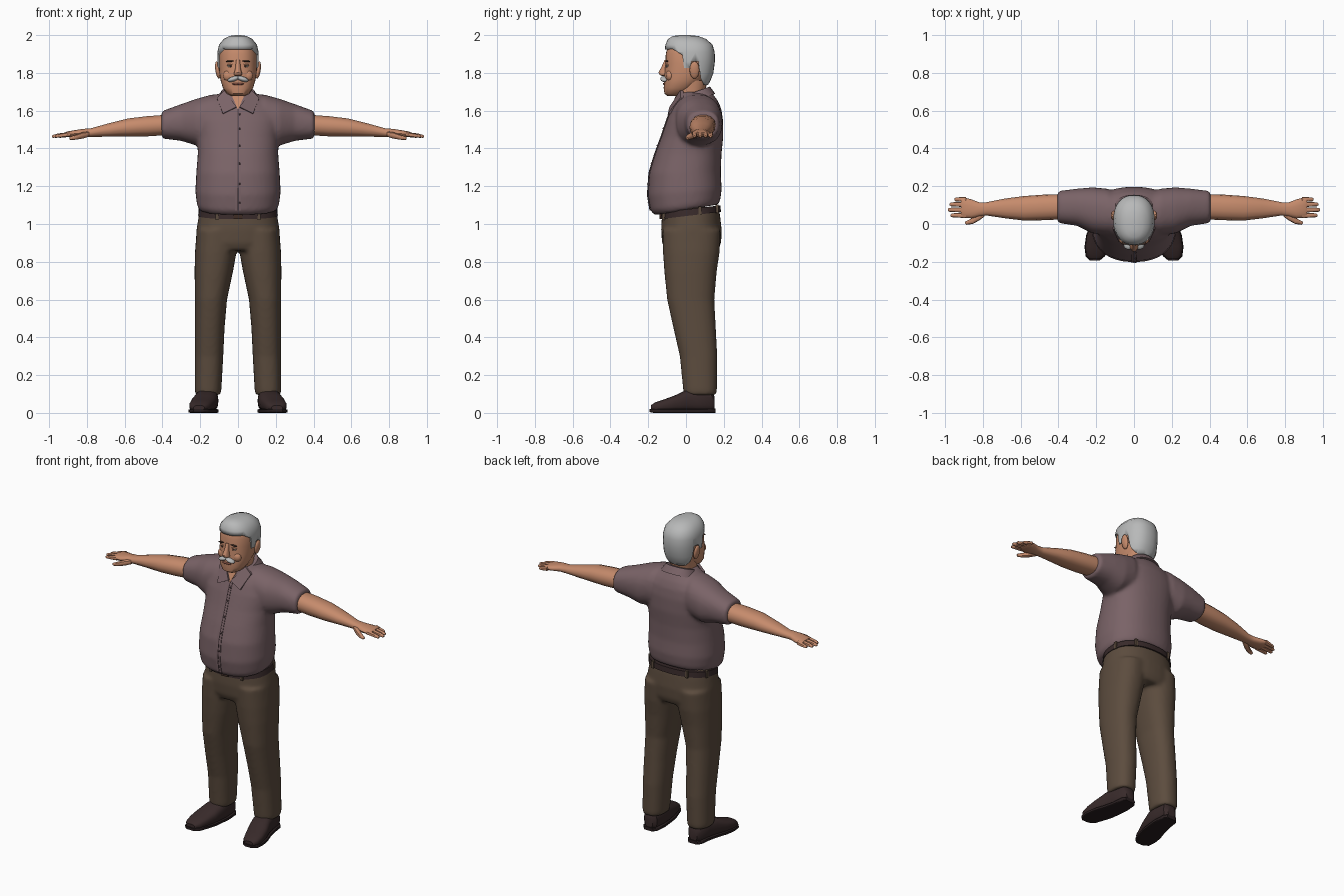
import bpy, bmesh
from math import cos, sin, pi, radians, copysign
from mathutils import Matrix, Vector, Euler

cube = bpy.data.objects.get("Cube")
if cube:
    bpy.data.objects.remove(cube)


def material(name, r, g, b):
    rgba = [((c / 255 + 0.055) / 1.055) ** 2.4 for c in (r, g, b)] + [1]
    m = bpy.data.materials.new(name)
    m.use_nodes = True
    m.diffuse_color = rgba
    m.node_tree.nodes["Principled BSDF"].inputs["Base Color"].default_value = rgba
    return m


skin = material("skin", 198, 139, 108)
hair = material("grey_hair", 184, 185, 185)
shirt = material("mauve_shirt", 122, 99, 103)
seam = material("shirt_seam", 82, 64, 68)
trouser = material("brown_trousers", 92, 76, 62)
leather = material("dark_leather", 56, 42, 42)
sole = material("shoe_sole", 40, 30, 31)
white = material("eye_white", 190, 180, 170)
dark = material("dark_brown", 62, 44, 36)
lip = material("lips", 150, 92, 76)


def loft(bm, axis, rings, n=24, e=2.3, sx=1):
    """Skin superellipse rings: (position, a0, a1, b0, b1[, tilt])."""
    loops = []
    for t, a0, a1, b0, b1, *tilt in rings:
        loop = []
        for i in range(n):
            c, s = cos(2 * pi * i / n), sin(2 * pi * i / n)
            a = (a0 + a1) / 2 + (a1 - a0) / 2 * copysign(abs(c) ** (2 / e), c)
            db = (b1 - b0) / 2 * copysign(abs(s) ** (2 / e), s)
            b = (b0 + b1) / 2 + db
            h = t + (tilt[0] * db if tilt else 0)
            p = {"x": (h, a, b), "y": (a, h, b), "z": (a, b, h)}[axis]
            loop.append(bm.verts.new((p[0] * sx, p[1], p[2])))
        loops.append(loop)
    for lo, hi in zip(loops, loops[1:]):
        for i in range(n):
            j = (i + 1) % n
            bm.faces.new((lo[i], lo[j], hi[j], hi[i]))
    bm.faces.new(loops[0])
    bm.faces.new(loops[-1])


def finish(name, bm, mat, angle=40):
    bmesh.ops.recalc_face_normals(bm, faces=bm.faces[:])
    me = bpy.data.meshes.new(name)
    bm.to_mesh(me)
    bm.free()
    me.materials.append(mat)
    me.shade_smooth()
    me.set_sharp_from_angle(angle=radians(angle))
    ob = bpy.data.objects.new(name, me)
    bpy.context.collection.objects.link(ob)
    return ob


def solid(name, mat, axis, rings, sx=1, **kw):
    bm = bmesh.new()
    loft(bm, axis, rings, sx=sx, **kw)
    return finish(name, bm, mat)


def pair(name, mat, axis, rings, **kw):
    for side, sx in (("left", 1), ("right", -1)):
        solid(f"{side}_{name}", mat, axis, rings, sx=sx, **kw)


def ball_pair(name, mat, loc, size, roll=0):
    for side, sx in (("left", 1), ("right", -1)):
        bm = bmesh.new()
        place = Matrix.LocRotScale(Vector((loc[0] * sx, loc[1], loc[2])),
                                   Euler((0, roll * sx, 0)), Vector(size))
        bmesh.ops.create_uvsphere(bm, u_segments=16, v_segments=10, radius=1, matrix=place)
        finish(f"{side}_{name}", bm, mat, 80)


def plate(name, mat, points, push):
    bm = bmesh.new()
    face = bm.faces.new([bm.verts.new(p) for p in points])
    new = bmesh.ops.extrude_face_region(bm, geom=[face])["geom"]
    bmesh.ops.translate(bm, vec=push, verts=[v for v in new if isinstance(v, bmesh.types.BMVert)])
    return finish(name, bm, mat, 25)


def cloth(name, mat, core, limb_axis, limb):
    """Body piece and two limbs fused into one soft garment."""
    bm = bmesh.new()
    loft(bm, "z", core, n=40)
    for sx in (1, -1):
        loft(bm, limb_axis, limb, n=32, sx=sx)
    ob = finish(name, bm, mat)
    fuse = ob.modifiers.new("fuse", "REMESH")
    fuse.mode = "VOXEL"
    fuse.voxel_size = 0.011
    fuse.use_smooth_shade = True
    soft = ob.modifiers.new("soften", "SMOOTH")
    soft.factor, soft.iterations = 0.5, 6
    return ob


def sym(z, w, *rest):
    return (z, -w, w, *rest)


# Shirt with short sleeves
torso = [sym(*r) for r in (
    (1.075, .203, -.165, .172, .17), (1.10, .217, -.188, .182, .16), (1.17, .226, -.202, .189, .08),
    (1.27, .221, -.194, .184), (1.37, .213, -.164, .188), (1.46, .215, -.131, .197),
    (1.55, .23, -.101, .196), (1.61, .21, -.077, .187), (1.65, .16, -.06, .17),
    (1.685, .105, -.05, .145), (1.70, .08, -.04, .13))]
sleeve = [(.06, -.03, .15, 1.45, 1.69), (.14, -.06, .187, 1.43, 1.685), (.22, -.05, .194, 1.415, 1.663),
          (.30, -.01, .187, 1.44, 1.635), (.405, .006, .174, 1.453, 1.597)]
cloth("shirt", shirt, torso, "x", sleeve)

# Button placket with its seam and buttons, following the belly
front = [(r[0] + (r[5] * (r[3] - r[4]) / 2 if len(r) > 5 else 0), r[3]) for r in torso[1:8]]
for name, mat, w, out in (("placket", shirt, .017, .003), ("placket_seam", seam, .003, .005)):
    solid(name, mat, "z", [(z, -w, w, y - out, y + .02) for z, y in front], n=8, e=8)
bm = bmesh.new()
for (z0, y0), (z1, y1) in zip(front, front[1:]):
    spot = Matrix.Translation((.009, (y0 + y1) / 2 - .003, (z0 + z1) / 2))
    bmesh.ops.create_uvsphere(bm, u_segments=8, v_segments=6, radius=.005, matrix=spot)
finish("buttons", bm, seam)

# Collar
solid("collar_band", shirt, "z", [sym(1.655, .115, -.04, .155, .35), sym(1.70, .088, -.03, .127, .35)])
for side, sx in (("left", 1), ("right", -1)):
    wing = [(.008, -.088, 1.62), (.08, -.096, 1.585), (.112, -.03, 1.668), (.072, -.03, 1.708)]
    plate(f"{side}_collar_wing", shirt, [(x * sx, y, z) for x, y, z in wing], (0, .018, -.004))
plate("open_neckline", skin, [(-.042, -.046, 1.70), (.042, -.046, 1.70), (0, -.084, 1.605)], (0, .02, 0))

# Trousers
hips = [sym(*r) for r in (
    (1.09, .196, -.118, .172), (1.05, .207, -.127, .18), (.97, .22, -.132, .189),
    (.90, .223, -.127, .186), (.86, .20, -.11, .17))]
leg = [(.97, .0, .219, -.125, .184), (.85, .008, .228, -.122, .178), (.75, .026, .23, -.115, .163),
       (.60, .058, .228, -.1, .15), (.45, .071, .228, -.067, .158), (.30, .078, .228, -.033, .166),
       (.12, .088, .229, -.015, .164), (.095, .092, .225, -.01, .16)]
cloth("trousers", trouser, hips, "z", leg)

# Belt, buckle and loops
solid("belt", leather, "z", [sym(1.045, .211, -.134, .185, .12), sym(1.08, .207, -.13, .182, .12)], n=40)
bm = bmesh.new()
bmesh.ops.create_cube(bm, matrix=Matrix.LocRotScale(Vector((0, -.134, 1.042)), None, Vector((.05, .01, .032))))
finish("buckle", bm, dark)
bm = bmesh.new()
for x, y, z in ((.11, -.118, 1.045), (.2, .075, 1.07), (.12, .163, 1.08)):
    for sx in (1, -1):
        size = Vector((.016, .016, .045))
        bmesh.ops.create_cube(bm, matrix=Matrix.LocRotScale(Vector((x * sx, y, z)), None, size))
finish("belt_loops", bm, trouser)

# Shoes
pair("shoe", leather, "y", [
    (.152, .13, .185, .02, .085), (.135, .112, .203, .005, .115), (.06, .104, .215, .005, .125),
    (0, .106, .23, .005, .12), (-.06, .117, .25, .005, .092), (-.12, .138, .258, .005, .07),
    (-.165, .155, .253, .005, .055), (-.186, .178, .235, .01, .04)], e=2.7)
pair("sole", sole, "y", [
    (.156, .125, .19, 0, .022), (.135, .108, .207, 0, .022), (.06, .102, .217, 0, .02),
    (0, .108, .232, 0, .02), (-.06, .115, .253, 0, .02), (-.12, .135, .262, 0, .02),
    (-.17, .153, .256, 0, .02), (-.192, .18, .235, .004, .02)], e=7)

# Arms and hands
pair("arm", skin, "x", [
    (.37, .025, .158, 1.47, 1.58), (.48, .02, .155, 1.463, 1.572), (.58, .018, .148, 1.462, 1.56),
    (.68, .03, .135, 1.462, 1.535), (.78, .045, .115, 1.46, 1.507), (.82, .04, .115, 1.46, 1.504),
    (.86, .03, .13, 1.459, 1.498), (.905, .033, .142, 1.46, 1.49), (.915, .04, .136, 1.465, 1.485)], n=14)
for finger, y, tip in (("index", .046, .97), ("middle", .075, .985), ("ring", .104, .975), ("little", .13, .95)):
    pair(f"{finger}_finger", skin, "x", [
        (.89, y - .014, y + .014, 1.462, 1.488), (tip - .03, y - .012, y + .012, 1.457, 1.479),
        (tip - .006, y - .01, y + .01, 1.456, 1.472), (tip, y - .005, y + .005, 1.459, 1.468)], n=10)
pair("thumb", skin, "x", [
    (.79, .04, .07, 1.462, 1.49), (.82, .018, .06, 1.452, 1.488), (.855, .0, .032, 1.446, 1.475),
    (.885, -.004, .017, 1.444, 1.463), (.893, .002, .012, 1.448, 1.459)], n=10)

# Head and neck
solid("neck", skin, "z", [sym(1.6, .068, -.055, .08), sym(1.66, .07, -.055, .09), sym(1.76, .078, -.06, .115)])
solid("head", skin, "z", [sym(*r) for r in (
    (1.678, .035, -.098, -.03), (1.69, .056, -.114, .0), (1.72, .08, -.118, .045),
    (1.76, .092, -.116, .09), (1.80, .099, -.114, .12), (1.85, .1, -.109, .135),
    (1.90, .1, -.107, .14), (1.95, .085, -.094, .125), (1.985, .05, -.06, .08))], n=32)

# Hair: full cap trimmed to the hairline by a hidden cutter
cap = solid("hair", hair, "z", [sym(*r) for r in (
    (1.72, .075, -.05, .108), (1.76, .097, -.08, .13), (1.80, .105, -.1, .145),
    (1.86, .109, -.113, .153), (1.91, .109, -.114, .152), (1.95, .1, -.109, .14),
    (1.98, .075, -.095, .105), (1.995, .046, -.07, .065), (2.0, .015, -.035, .02))], n=32)
outline = [(-.2, 2.05), (-.2, 1.92), (-.07, 1.926), (-.02, 1.895), (-.01, 1.825), (.02, 1.825),
           (.03, 1.86), (.065, 1.86), (.078, 1.77), (.095, 1.735), (.2, 1.735), (.2, 2.05)]
cutter = plate("hairline_cutter", hair, [(-.2, y, z) for y, z in outline], (.4, 0, 0))
cutter.hide_render = cutter.hide_viewport = True
trim = cap.modifiers.new("hairline", "BOOLEAN")
trim.operation, trim.solver, trim.object = "INTERSECT", "EXACT", cutter

# Face
solid("nose", skin, "z", [
    sym(1.783, .014, -.128, -.09), sym(1.79, .022, -.141, -.09), sym(1.803, .02, -.146, -.09),
    sym(1.83, .013, -.131, -.09), sym(1.868, .011, -.114, -.09)], n=14)
ball_pair("ear", skin, (.107, .045, 1.815), (.013, .026, .046), .15)
ball_pair("eye", white, (.04, -.097, 1.836), (.016, .009, .007))
ball_pair("iris", dark, (.04, -.103, 1.836), (.007, .005, .0065))
ball_pair("upper_eyelid", skin, (.04, -.097, 1.844), (.02, .011, .005), .1)
ball_pair("eyebrow", dark, (.042, -.102, 1.862), (.024, .008, .0045), .08)
ball_pair("cheek", skin, (.05, -.085, 1.785), (.03, .022, .03))
ball_pair("moustache", hair, (.024, -.115, 1.768), (.032, .021, .013), .3)
ball_pair("lower_lip", lip, (.01, -.114, 1.742), (.022, .008, .006))
